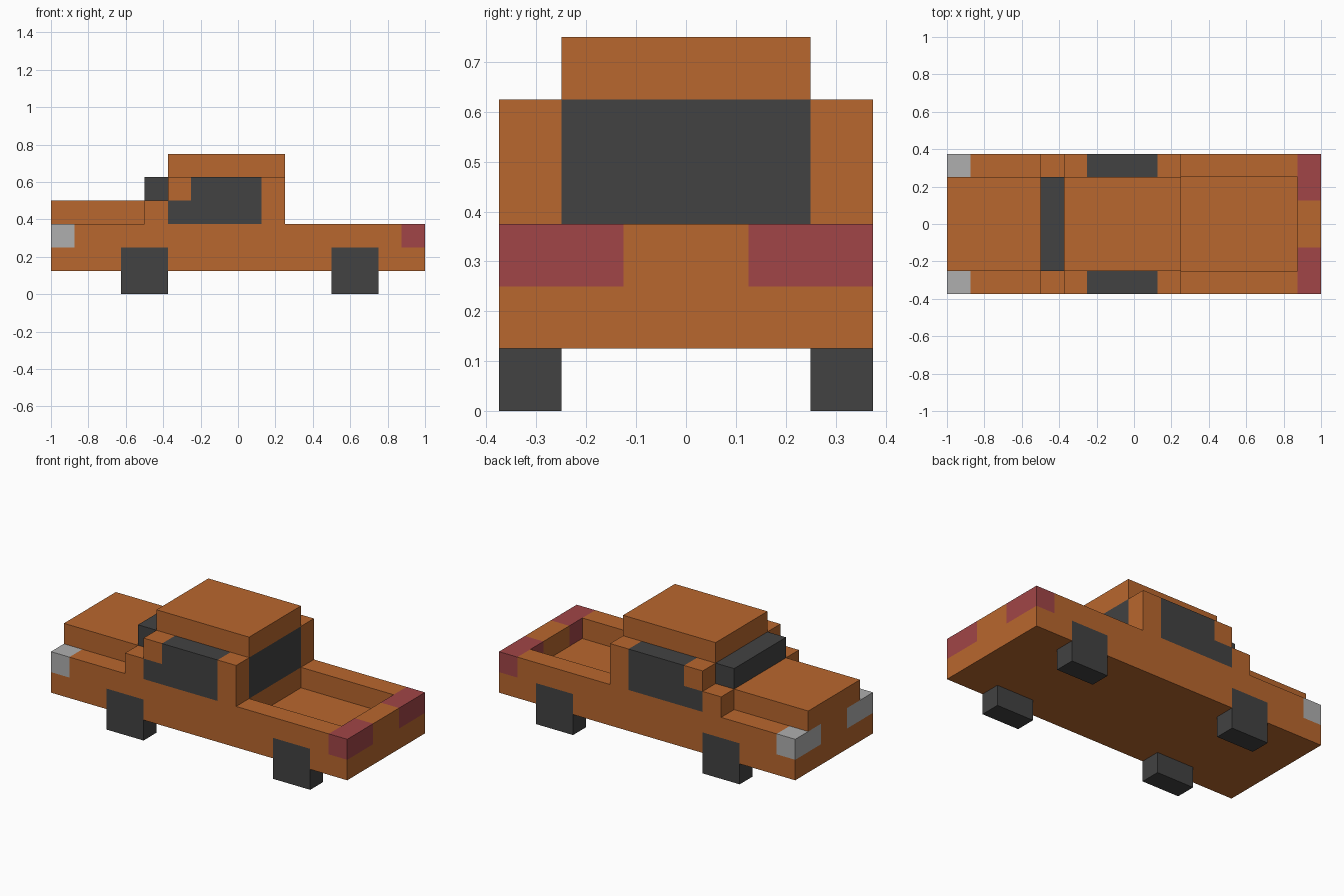
import bpy, bmesh
from mathutils import Vector

if "Cube" in bpy.data.objects:
    bpy.data.objects.remove(bpy.data.objects["Cube"])

U = 0.125  # size of one building block


def make_material(name, rgb):
    mat = bpy.data.materials.new(name)
    lin = [(c / 255 / 12.92) if c < 11 else ((c / 255 + 0.055) / 1.055) ** 2.4 for c in rgb]
    mat.diffuse_color = (*lin, 1)
    mat.use_nodes = True
    mat.node_tree.nodes["Principled BSDF"].inputs["Base Color"].default_value = mat.diffuse_color
    return mat


ORANGE = make_material("orange paint", (185, 103, 46))
DARK = make_material("dark grey", (66, 66, 66))
RED = make_material("tail light red", (161, 69, 71))
SILVER = make_material("headlight grey", (175, 175, 175))

cells = {}      # block position -> part name (later parts cut into earlier ones)
materials = {}  # part name -> material


def box(name, mat, x, y, z, mirror=False):
    """Fill a box given as block ranges, optionally mirrored across the y axis."""
    materials[name] = mat
    for i in range(*x):
        for j in range(*y):
            for k in range(*z):
                cells[i, j, k] = name
                if mirror:
                    cells[i, -1 - j, k] = name


# Body: floor, front half, open cargo bed
box("chassis", ORANGE, (-8, 8), (-3, 3), (1, 2))
box("front_body", ORANGE, (-8, 2), (-3, 3), (2, 3))
box("bed_sides", ORANGE, (2, 7), (2, 3), (2, 3), mirror=True)
box("tailgate", ORANGE, (7, 8), (-3, 3), (2, 3))
box("hood", ORANGE, (-8, -4), (-2, 2), (3, 4))
# Cab
box("cowl", ORANGE, (-4, -3), (-3, 3), (3, 4))
box("cab", ORANGE, (-3, 2), (-3, 3), (3, 5))
box("roof", ORANGE, (-3, 2), (-2, 2), (5, 6))
# Windows
box("windshield", DARK, (-4, -3), (-2, 2), (4, 5))
box("rear_window", DARK, (1, 2), (-2, 2), (3, 5))
box("side_windows", DARK, (-3, 1), (2, 3), (3, 4), mirror=True)
box("side_windows", DARK, (-2, 1), (2, 3), (4, 5), mirror=True)
# Lights
box("headlights", SILVER, (-8, -7), (1, 3), (2, 3), mirror=True)
box("tail_lights", RED, (7, 8), (1, 3), (2, 3), mirror=True)
# Wheels
box("front_wheels", DARK, (-5, -3), (2, 3), (0, 2), mirror=True)
box("rear_wheels", DARK, (4, 6), (2, 3), (0, 2), mirror=True)

# Build each part from its exposed block sides only, then merge the flat areas
for name, mat in materials.items():
    bm = bmesh.new()
    for cell, owner in cells.items():
        if owner != name:
            continue
        centre = Vector(cell) + Vector((0.5, 0.5, 0.5))
        for axis in range(3):
            for sign in (-1, 1):
                n, u, v = Vector(), Vector(), Vector()
                n[axis] = sign
                u[(axis + 1) % 3] = sign
                v[(axis + 2) % 3] = 1
                if tuple(int(a + b) for a, b in zip(cell, n)) in cells:
                    continue
                corners = ((-1, -1), (1, -1), (1, 1), (-1, 1))
                bm.faces.new([bm.verts.new((centre + (n + a * u + b * v) / 2) * U)
                              for a, b in corners])
    bmesh.ops.remove_doubles(bm, verts=bm.verts, dist=0.001)
    bmesh.ops.dissolve_limit(bm, angle_limit=0.01, verts=bm.verts, edges=bm.edges)
    mesh = bpy.data.meshes.new(name)
    bm.to_mesh(mesh)
    bm.free()
    mesh.materials.append(mat)
    bpy.context.collection.objects.link(bpy.data.objects.new(name, mesh))
